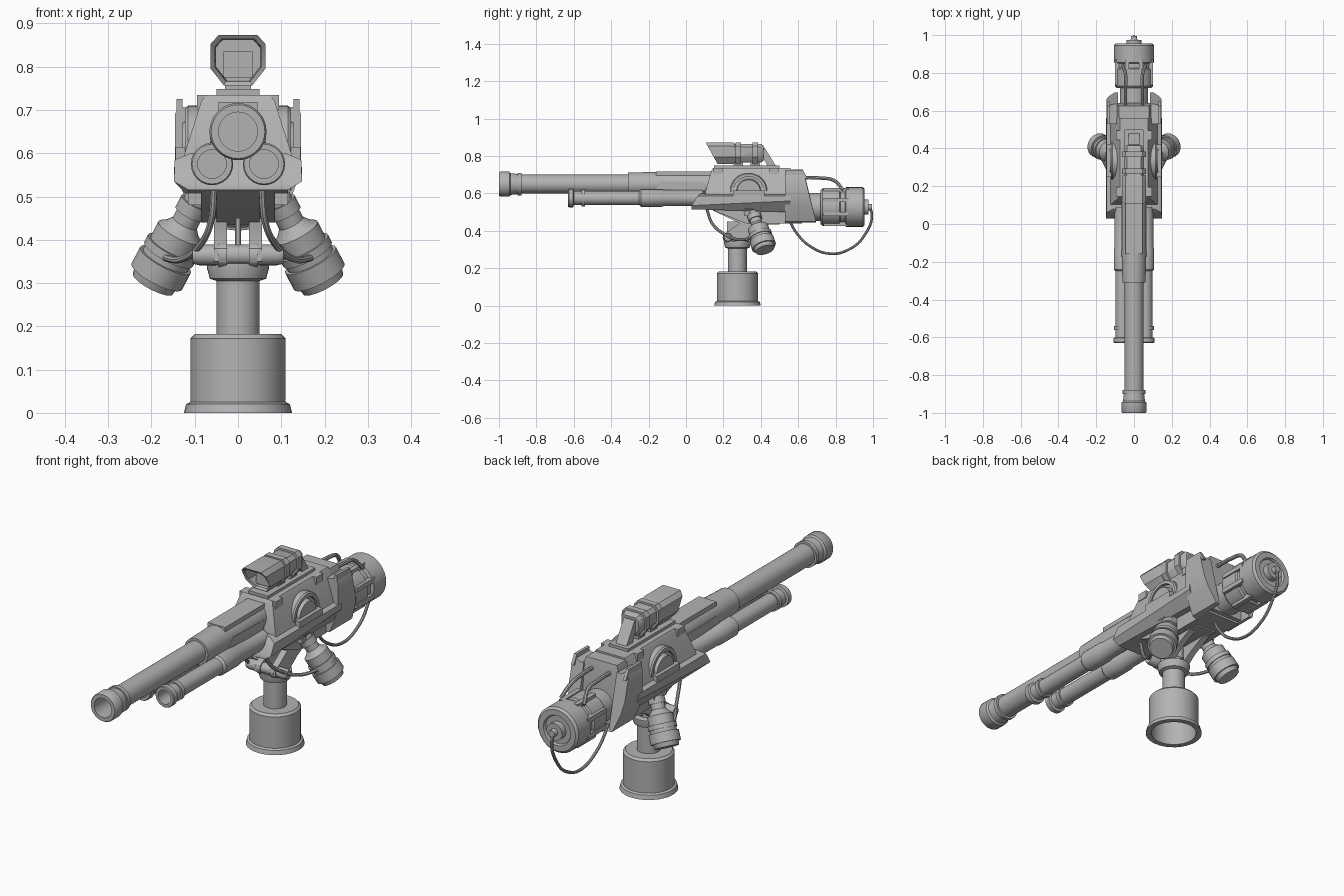
import bpy, math
from mathutils import Vector

grey = bpy.data.materials.new("grey")
grey.diffuse_color = (0.45, 0.45, 0.45, 1)


def finish(ob):
    bpy.ops.object.select_all(action='DESELECT')
    ob.select_set(True)
    bpy.context.view_layer.objects.active = ob
    if ob.type == 'CURVE':
        bpy.ops.object.convert(target='MESH')
        ob = bpy.context.object
    ob.data.materials.clear()
    ob.data.materials.append(grey)
    bpy.ops.object.mode_set(mode='EDIT')
    bpy.ops.mesh.select_all(action='SELECT')
    bpy.ops.mesh.normals_make_consistent(inside=False)
    bpy.ops.object.mode_set(mode='OBJECT')
    bpy.ops.object.shade_smooth_by_angle(angle=math.radians(35))
    return ob


def loft(name, rings):
    """Skin equal-sized rings of points and cap both ends."""
    n = len(rings[0])
    verts = [p for r in rings for p in r]
    faces = [(k*n + i, k*n + (i+1) % n, (k+1)*n + (i+1) % n, (k+1)*n + i)
             for k in range(len(rings)-1) for i in range(n)]
    faces += [tuple(range(n))[::-1], tuple(range(len(verts)-n, len(verts)))]
    me = bpy.data.meshes.new(name)
    me.from_pydata(verts, [], faces)
    ob = bpy.data.objects.new(name, me)
    bpy.context.collection.objects.link(ob)
    return finish(ob)


def lathe(name, start, axis, profile, n=32):
    """Revolve (distance, radius) pairs about an axis."""
    q = Vector(axis).normalized().to_track_quat('Z', 'Y')
    o = Vector(start)
    return loft(name, [[o + q @ Vector((r*math.cos(2*math.pi*i/n), r*math.sin(2*math.pi*i/n), t))
                        for i in range(n)] for t, r in profile])


def side_prism(name, outline, x0, x1):
    """Extrude a (y, z) outline across x."""
    return loft(name, [[(x, y, z) for y, z in outline] for x in (x0, x1)])


def box(name, x0, x1, y0, y1, z0, z1):
    return side_prism(name, [(y0, z0), (y1, z0), (y1, z1), (y0, z1)], x0, x1)


def tube(name, pts, r):
    cu = bpy.data.curves.new(name, 'CURVE')
    cu.dimensions = '3D'
    cu.bevel_depth, cu.bevel_resolution, cu.resolution_u = r, 2, 8
    cu.use_fill_caps = True
    sp = cu.splines.new('BEZIER')
    sp.bezier_points.add(len(pts)-1)
    for b, p in zip(sp.bezier_points, pts):
        b.co = p
        b.handle_left_type = b.handle_right_type = 'AUTO'
    ob = bpy.data.objects.new(name, cu)
    bpy.context.collection.objects.link(ob)
    return finish(ob)


UP, BACK = (0, 0, 1), (0, 1, 0)

# Pedestal, open underneath
lathe("base", (0, 0.275, 0), UP, [(0.15, 0.1), (0.0, 0.1), (0, 0.125), (0.02, 0.12), (0.025, 0.11),
      (0.172, 0.11), (0.182, 0.1), (0.182, 0.05)])
lathe("post", (0, 0.275, 0.18), UP, [(0, 0.05), (0.125, 0.05), (0.13, 0.065), (0.155, 0.072),
      (0.165, 0.072), (0.17, 0.05), (0.19, 0.05)])

# Yoke: cross pin with collars, and two arms up to the belly
lathe("yoke_pin", (-0.105, 0.225, 0.365), (1, 0, 0),
      [(0, 0.02), (0.015, 0.024), (0.06, 0.024), (0.06, 0.029), (0.08, 0.029), (0.08, 0.024),
       (0.13, 0.024), (0.13, 0.029), (0.15, 0.029), (0.15, 0.024), (0.195, 0.024), (0.21, 0.02)], 20)
for s in (-1, 1):
    side_prism("yoke_arm", [(0.2, 0.35), (0.2, 0.38), (0.3, 0.45), (0.48, 0.45), (0.36, 0.39),
               (0.3, 0.345)], s*0.025, s*0.055)
box("yoke_web", -0.005, 0.005, 0.22, 0.34, 0.36, 0.45)

# Barrels
lathe("main_barrel", (0, -1, 0.65), BACK, [(0.2, 0.045), (0, 0.045), (0, 0.062), (0.006, 0.066),
      (0.055, 0.066), (0.062, 0.058), (0.1, 0.054), (0.1, 0.06), (0.12, 0.06), (0.12, 0.05),
      (0.69, 0.05), (0.69, 0.061), (0.83, 0.065), (1.2, 0.065)])
box("barrel_rib", -0.045, 0.045, -0.16, 0.14, 0.66, 0.718)
for s in (-1, 1):
    lathe("lower_barrel", (s*0.06, -0.63, 0.575), BACK, [(0.15, 0.033), (0, 0.033), (0, 0.046),
          (0.004, 0.049), (0.027, 0.049), (0.03, 0.038), (0.07, 0.038), (0.07, 0.045), (0.09, 0.045),
          (0.09, 0.038), (0.38, 0.038), (0.39, 0.047), (0.5, 0.047), (0.51, 0.043), (0.72, 0.043)], 24)
    side_prism("barrel_sleeve_rail", [(-0.16, 0.625), (0.1, 0.61), (0.1, 0.66), (-0.13, 0.665)],
               s*0.045, s*0.065)

# Lower hull with flared flanks
loft("lower_hull", [[(-w, y, z), (w, y, z), (w, y2, z2), (-w, y2, z2)] for w, y, z, y2, z2 in
     ((0.115, 0.03, 0.515, 0.56, 0.5), (0.148, 0.03, 0.535, 0.56, 0.56), (0.146, 0.06, 0.585, 0.56, 0.585),
      (0.11, 0.08, 0.6, 0.56, 0.6))])
# Upper hull, tapering to the roof
loft("upper_hull", [[(-w, y, z), (w, y, z), (w, y2, z), (-w, y2, z)] for w, y, y2, z in
     ((0.13, 0.10, 0.56, 0.58), (0.12, 0.105, 0.56, 0.61), (0.085, 0.135, 0.56, 0.72),
      (0.075, 0.145, 0.56, 0.735))])
box("roof_rail", -0.05, 0.05, 0.15, 0.5, 0.73, 0.748)
side_prism("belly", [(0.12, 0.52), (0.32, 0.44), (0.62, 0.44), (0.62, 0.53)], -0.085, 0.085)
side_prism("belly_keel", [(0.14, 0.51), (0.3, 0.435), (0.5, 0.435), (0.55, 0.51)], -0.05, 0.05)

for s in (-1, 1):
    # Round trunnion cover: outer ring, recess and hub
    lathe("trunnion", (s*0.05, 0.335, 0.61), (s, 0, 0), [(0, 0.1), (0.065, 0.1), (0.072, 0.095),
          (0.072, 0.08), (0.055, 0.08), (0.055, 0.068), (0.078, 0.062), (0.078, 0.02)])
    box("trunnion_cheek", s*0.12, s*0.145, 0.25, 0.42, 0.56, 0.615)
    for y in (0.17, 0.47):
        box("roof_clip", s*0.07, s*0.095, y-0.025, y+0.025, 0.7, 0.735)
    # Rear armour plate with raised ear
    loft("rear_plate", [[(s*x, y, z) for y, z in ((0.53, za), (yr, za), (yr2, zb), (0.53, zb))]
         for x, za, zb, yr, yr2 in ((0.085, 0.445, 0.70, 0.695, 0.635), (0.105, 0.45, 0.70, 0.695, 0.635),
                                    (0.135, 0.53, 0.71, 0.675, 0.63), (0.146, 0.59, 0.69, 0.66, 0.635))])
    side_prism("rear_ear", [(0.53, 0.68), (0.65, 0.68), (0.625, 0.725), (0.53, 0.725)], s*0.128, s*0.142)
    # Rear handle bars
    tube("handle_bar", [(s*0.045, 0.6, 0.685), (s*0.045, 0.72, 0.682), (s*0.045, 0.79, 0.67),
         (s*0.06, 0.84, 0.62)], 0.009)
    # Hanging side pods
    d = Vector((s*0.5, 0.3, -0.95)).normalized()
    c = Vector((s*0.163, 0.402, 0.362))
    lathe("pod", c - d*0.19, d, [(0, 0.03), (0.045, 0.03), (0.045, 0.037), (0.075, 0.037), (0.075, 0.031),
          (0.1, 0.031), (0.115, 0.042), (0.125, 0.056), (0.165, 0.056), (0.165, 0.063), (0.185, 0.063),
          (0.185, 0.058), (0.2, 0.058), (0.2, 0.066), (0.245, 0.066), (0.245, 0.057), (0.265, 0.052)], 24)
    box("pod_bracket", s*0.06, s*0.115, 0.31, 0.4, 0.48, 0.53)
    # Hoses from hull to pods
    tube("pod_hose", [(s*0.055, 0.11, 0.52), (s*0.063, 0.14, 0.44), (s*0.09, 0.2, 0.385),
         (s*0.13, 0.27, 0.355), (s*0.175, 0.36, 0.36)], 0.008)

# Rear centre block and roof step
loft("rear_block", [[(-w, 0.53, z), (w, 0.53, z), (w, y, z), (-w, y, z)] for w, y, z in
     ((0.09, 0.64, 0.45), (0.1, 0.64, 0.6), (0.09, 0.63, 0.70), (0.08, 0.625, 0.727))])

# Rear canister and its cable
lathe("canister", (0, 0.6, 0.527), BACK, [(0, 0.075), (0.12, 0.075), (0.12, 0.092), (0.13, 0.1),
      (0.22, 0.1), (0.225, 0.092), (0.25, 0.092), (0.255, 0.106), (0.345, 0.106), (0.355, 0.096),
      (0.355, 0.07), (0.345, 0.065), (0.345, 0.04), (0.375, 0.04), (0.375, 0.018), (0.395, 0.015)])
for k in range(8):
    a = k*math.pi/4 + math.pi/8
    x, z = 0.098*math.cos(a), 0.527 + 0.098*math.sin(a)
    box("canister_lug", x-0.011, x+0.011, 0.735, 0.87, z-0.011, z+0.011)
tube("rear_cable", [(0, 0.97, 0.53), (0, 0.992, 0.5), (0, 0.95, 0.37), (0, 0.87, 0.3), (0, 0.77, 0.278),
     (0, 0.66, 0.32), (0, 0.59, 0.39), (0, 0.55, 0.46)], 0.007)

# Sight: hollow slanted hood, body, clamp rings, mount
half = [(0.033, 0.757), (0.063, 0.795), (0.063, 0.853), (0.045, 0.873)]
octo = half + [(-x, z) for x, z in half[::-1]]


def sight_ring(k, y, slant=0.0):
    return [(x*k, y + slant*(0.873-z), 0.815 + (z-0.815)*k) for x, z in octo]


loft("sight_hood", [sight_ring(0.95, 0.26), sight_ring(1, 0.24), sight_ring(1, 0.105, 0.55),
     sight_ring(0.84, 0.112, 0.55), sight_ring(0.8, 0.21)])
loft("sight_body", [sight_ring(0.85, 0.24), sight_ring(0.85, 0.4), sight_ring(0.7, 0.415)])
for y in (0.265, 0.355):
    loft("sight_clamp", [sight_ring(1, y), sight_ring(1, y+0.03)])
    box("sight_foot", -0.03, 0.03, y-0.01, y+0.04, 0.74, 0.775)
box("sight_lens", -0.034, 0.034, 0.18, 0.22, 0.775, 0.835)
side_prism("sight_strut", [(0.385, 0.84), (0.42, 0.845), (0.485, 0.74), (0.44, 0.74)], -0.028, 0.028)
